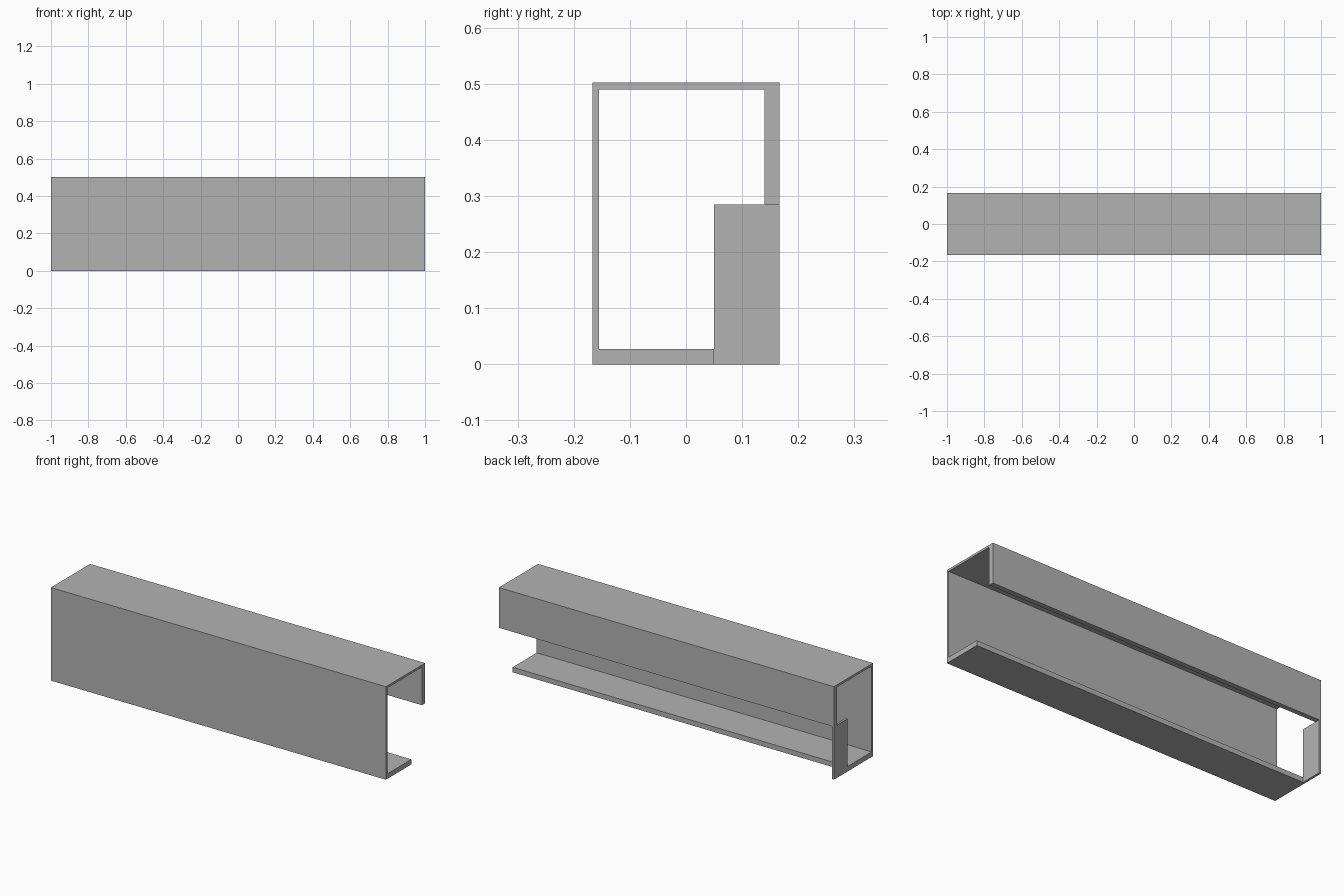
import bpy
import bmesh

cube = bpy.data.objects.get("Cube")
if cube:
    bpy.data.objects.remove(cube, do_unlink=True)

grey = bpy.data.materials.new("plain grey")
grey.use_nodes = True
colour = (0.45, 0.45, 0.45, 1)
grey.diffuse_color = colour
grey.node_tree.nodes["Principled BSDF"].inputs["Base Color"].default_value = colour

HALF_LENGTH = 1.0
HALF_DEPTH = 0.167
HEIGHT = 0.502
SHEET = 0.012        # front wall, roof and end plate
THICK = 0.027        # floor lip and rear flange
LIP_EDGE = 0.05
SLOT_TOP = 0.285


def extrude_profile(name, profile, x_start, x_end):
    """Extrude a closed (y, z) profile along x."""
    bm = bmesh.new()
    face = bm.faces.new([bm.verts.new((x_start, y, z)) for y, z in profile])
    result = bmesh.ops.extrude_face_region(bm, geom=[face], use_keep_orig=True)
    moved = [v for v in result["geom"] if isinstance(v, bmesh.types.BMVert)]
    bmesh.ops.translate(bm, verts=moved, vec=(x_end - x_start, 0, 0))
    bmesh.ops.recalc_face_normals(bm, faces=bm.faces)
    mesh = bpy.data.meshes.new(name)
    bm.to_mesh(mesh)
    bm.free()
    mesh.materials.append(grey)
    obj = bpy.data.objects.new(name, mesh)
    bpy.context.collection.objects.link(obj)
    return obj


# Channel: floor lip, front wall, roof and rear flange in one section
extrude_profile("channel", [
    (-HALF_DEPTH, 0),
    (LIP_EDGE, 0),
    (LIP_EDGE, THICK),
    (-HALF_DEPTH + SHEET, THICK),
    (-HALF_DEPTH + SHEET, HEIGHT - SHEET),
    (HALF_DEPTH - THICK, HEIGHT - SHEET),
    (HALF_DEPTH - THICK, SLOT_TOP),
    (HALF_DEPTH, SLOT_TOP),
    (HALF_DEPTH, HEIGHT),
    (-HALF_DEPTH, HEIGHT),
], -HALF_LENGTH, HALF_LENGTH)

# Upright plate closing the slot at the right end
extrude_profile("end_plate", [
    (LIP_EDGE, 0),
    (HALF_DEPTH, 0),
    (HALF_DEPTH, SLOT_TOP),
    (LIP_EDGE, SLOT_TOP),
], -HALF_LENGTH, -HALF_LENGTH + SHEET)
